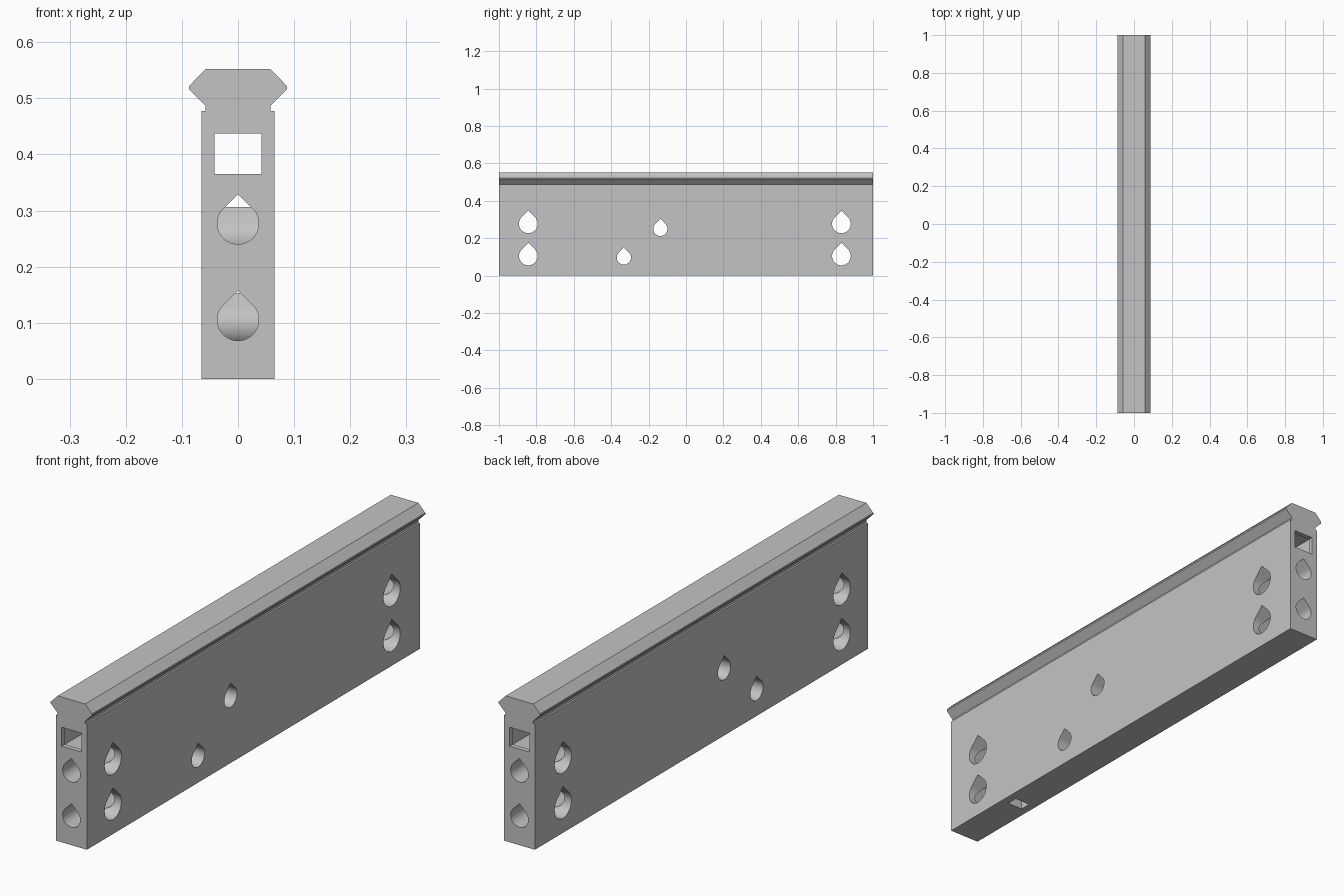
import bpy
import math

cube = bpy.data.objects.get("Cube")
if cube:
    bpy.data.objects.remove(cube, do_unlink=True)

grey = bpy.data.materials.new("light grey")
grey.use_nodes = True
grey.diffuse_color = (0.55, 0.55, 0.55, 1)
grey.node_tree.nodes["Principled BSDF"].inputs["Base Color"].default_value = grey.diffuse_color


def prism(name, profile, place, start, end):
    """Extrude a 2D profile from start to end; place(u, v, t) gives the 3D point."""
    n = len(profile)
    verts = [place(u, v, t) for t in (start, end) for u, v in profile]
    faces = [tuple(range(n))[::-1], tuple(range(n, 2 * n))]
    faces += [(i, (i + 1) % n, n + (i + 1) % n, n + i) for i in range(n)]
    mesh = bpy.data.meshes.new(name)
    mesh.from_pydata(verts, [], faces)
    mesh.materials.append(grey)
    obj = bpy.data.objects.new(name, mesh)
    bpy.context.collection.objects.link(obj)
    # Make the normals point outward whichever axis was used
    bpy.context.view_layer.objects.active = obj
    bpy.ops.object.select_all(action="DESELECT")
    obj.select_set(True)
    bpy.ops.object.mode_set(mode="EDIT")
    bpy.ops.mesh.select_all(action="SELECT")
    bpy.ops.mesh.normals_make_consistent(inside=False)
    bpy.ops.object.mode_set(mode="OBJECT")
    return obj


def along_y(u, v, t):
    return (u, t, v)


def along_x(u, v, t):
    return (t, u, v)


def along_z(u, v, t):
    return (u, v, t)


def teardrop(cu, cv, r, steps=36):
    """Circle with a 45 degree pointed top."""
    pts = [(cu, cv + r * math.sqrt(2))]
    for i in range(steps + 1):
        a = math.radians(135 + 270 * i / steps)
        pts.append((cu + r * math.cos(a), cv + r * math.sin(a)))
    return pts


def box(u, v0, v1):
    return [(-u, v0), (u, v0), (u, v1), (-u, v1)]


def combine(target, tool, operation="DIFFERENCE"):
    mod = target.modifiers.new("cut", "BOOLEAN")
    mod.operation = operation
    mod.solver = "EXACT"
    mod.object = tool
    bpy.context.view_layer.objects.active = target
    bpy.ops.object.modifier_apply(modifier=mod.name)
    bpy.data.objects.remove(tool, do_unlink=True)


# Bar with a flared rail along the top
half = [(0.065, 0), (0.065, 0.477), (0.058, 0.477), (0.058, 0.487),
        (0.087, 0.516), (0.087, 0.522), (0.058, 0.552)]
bar = prism("rail_bar", half + [(-x, z) for x, z in reversed(half)], along_y, -1, 1)

# Square tunnel, slightly wider inside than at its mouths
combine(bar, prism("tunnel", box(0.047, 0.36, 0.442), along_y, -0.982, 0.982))
combine(bar, prism("tunnel_mouth", box(0.042, 0.365, 0.437), along_y, -1.1, 1.1))

# Square shaft in the underside
combine(bar, prism("shaft", [(x, y - 0.68) for x, y in box(0.033, -0.022, 0.022)],
                   along_z, -0.1, 0.4))

# Long bores from end to end
for z in (0.277, 0.105):
    combine(bar, prism("long_bore", teardrop(0, z, 0.037), along_y, -1.1, 1.1))

# Small cross holes in thin sleeves that pass through the bores
for y, z in ((-0.332, 0.097), (-0.137, 0.25)):
    combine(bar, prism("sleeve", teardrop(y, z, 0.0395), along_x, -0.055, 0.055), "UNION")
    combine(bar, prism("small_hole", teardrop(y, z, 0.038), along_x, -0.2, 0.2))

# Large cross holes near both ends
for y in (-0.843, 0.831):
    for z in (0.277, 0.105):
        combine(bar, prism("large_hole", teardrop(y, z, 0.05), along_x, -0.2, 0.2))

bpy.ops.object.select_all(action="DESELECT")
bar.select_set(True)
bpy.context.view_layer.objects.active = bar
bpy.ops.object.shade_smooth_by_angle(angle=math.radians(25))
